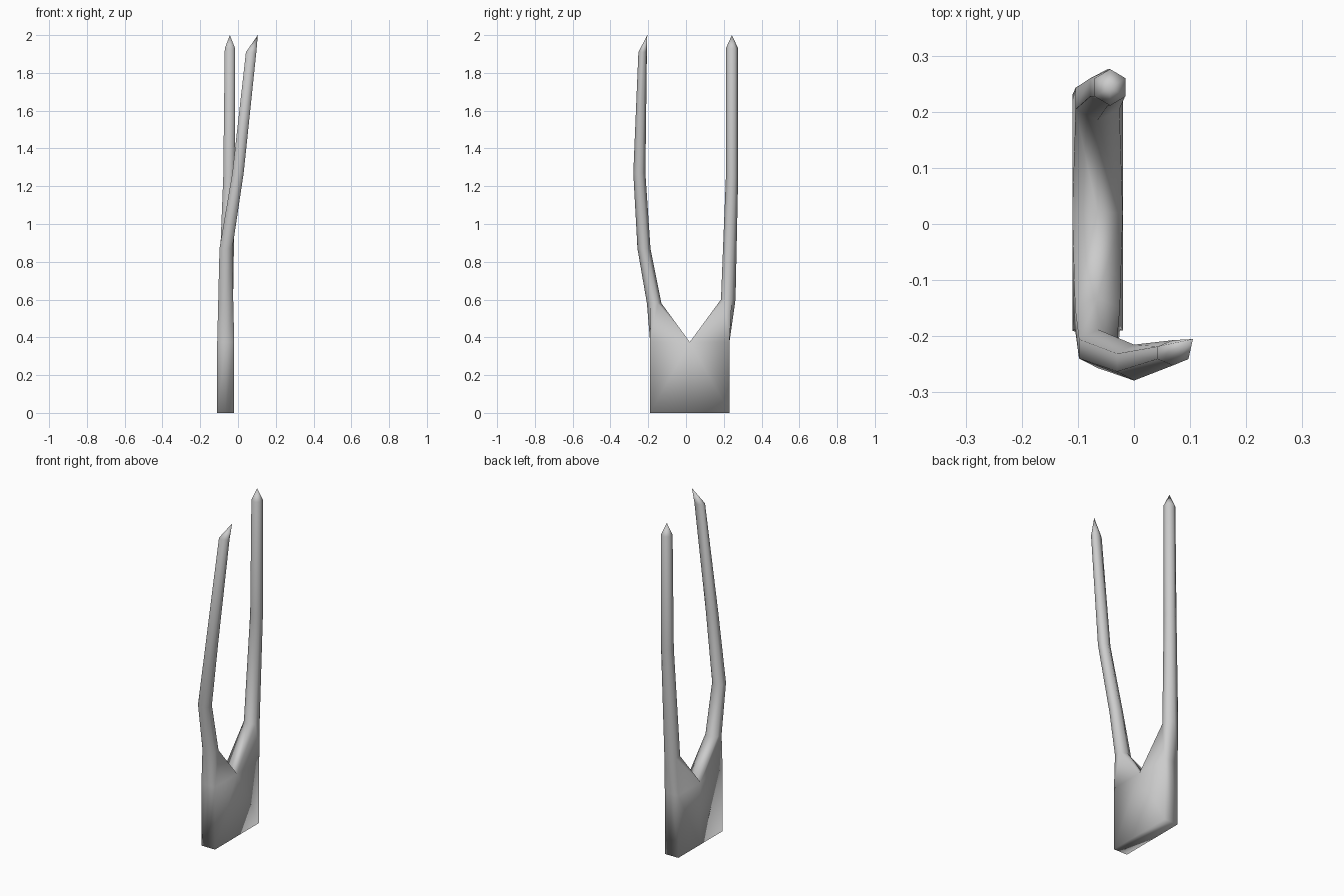
import bpy, bmesh

if "Cube" in bpy.data.objects:
    bpy.data.objects.remove(bpy.data.objects["Cube"])

# Slab half-rings share the plane y = MID; each prong is a six-sided tube
MID, X0, X1 = 0.02, -0.11, -0.02
XM = (X0 + X1) / 2


def slab_ring(bm, y_out, z):
    pts = [(XM, y_out), (X1, y_out), (X1, MID), (XM, MID), (X0, MID), (X0, y_out)]
    return [bm.verts.new((x, y, z)) for x, y in pts]


def hex_ring(bm, z, xa, xb, y_out, y_in):
    # hexagon with its points along y
    xm, q = (xa + xb) / 2, (y_in - y_out) / 4
    pts = [(xm, y_out), (xb, y_out + q), (xb, y_in - q),
           (xm, y_in), (xa, y_in - q), (xa, y_out + q)]
    return [bm.verts.new((x, y, z)) for x, y in pts]


def prong(bm, y_out, z_split, sections, tip):
    rings = [slab_ring(bm, y_out, 0), slab_ring(bm, y_out, z_split)]
    rings += [hex_ring(bm, *s) for s in sections]
    bm.faces.new(rings[0])
    for k, (a, b) in enumerate(zip(rings, rings[1:])):
        for i in range(6):
            if k == 0 and i in (2, 3):      # halves join here
                continue
            j = (i + 1) % 6
            bm.faces.new((a[i], a[j], b[j], b[i]))
    top, last = bm.verts.new(tip), rings[-1]
    for i in range(6):
        bm.faces.new((last[i], last[(i + 1) % 6], top))


bm = bmesh.new()
# bent prong: z, x min, x max, y outer, y inner
prong(bm, -0.19, 0.375, [
    (0.58, -0.105, -0.025, -0.207, -0.13),
    (0.87, -0.098, -0.03, -0.257, -0.188),
    (1.27, -0.03, 0.03, -0.279, -0.215),
    (1.91, 0.042, 0.097, -0.252, -0.207),
], (0.105, -0.205, 2.0))
# straight prong
prong(bm, 0.23, 0.375, [
    (0.6, -0.104, -0.026, 0.262, 0.185),
    (1.25, -0.078, -0.016, 0.276, 0.211),
    (1.93, -0.07, -0.015, 0.276, 0.211),
], (-0.043, 0.243, 2.0))

bmesh.ops.remove_doubles(bm, verts=bm.verts, dist=0.0005)
bmesh.ops.recalc_face_normals(bm, faces=bm.faces)
for f in bm.faces:
    f.smooth = True
mesh = bpy.data.meshes.new("two_prong_fork")
bm.to_mesh(mesh)
bm.free()
fork = bpy.data.objects.new("two_prong_fork", mesh)
bpy.context.collection.objects.link(fork)
